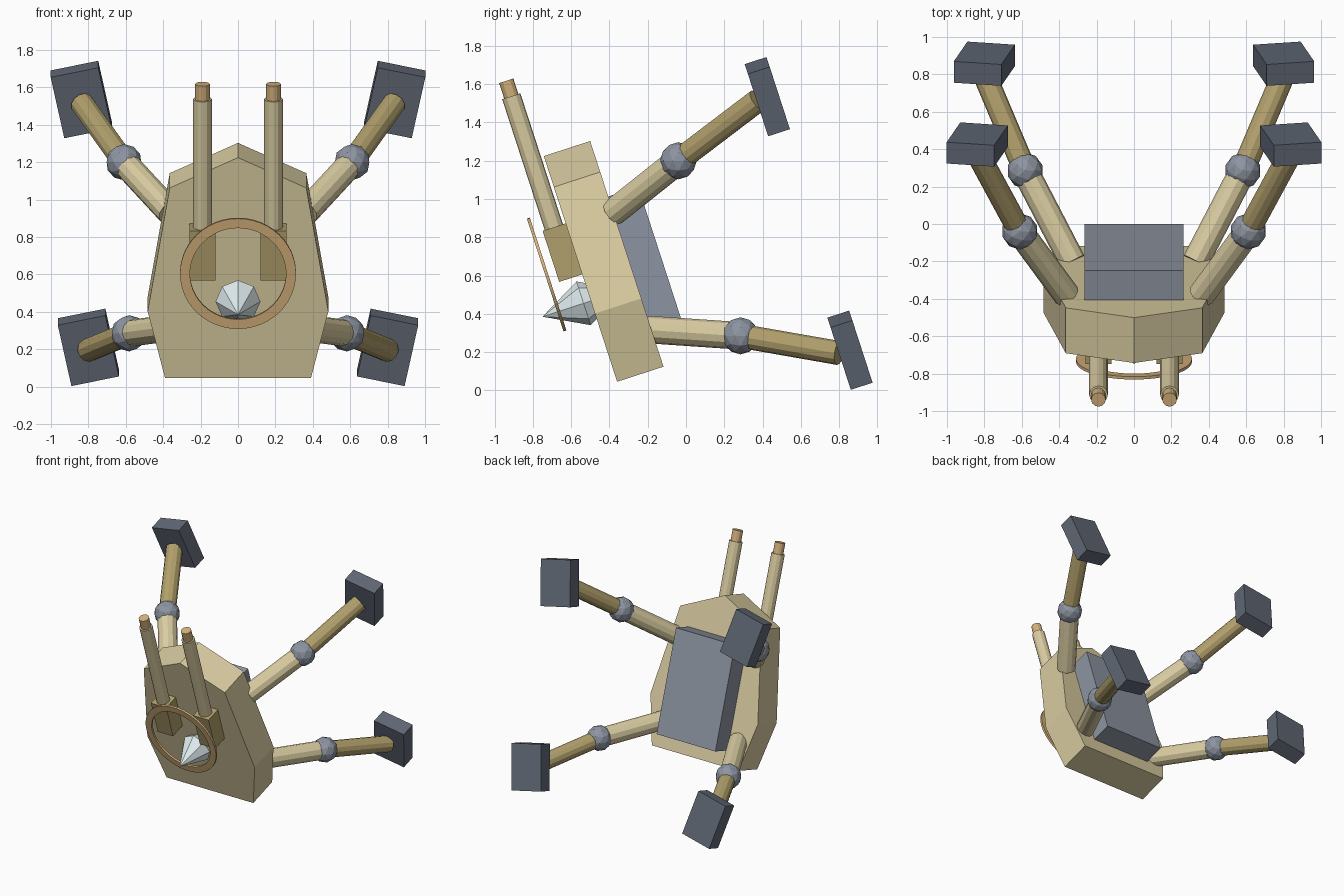
import bpy, bmesh
from math import radians, cos, sin, tau
from mathutils import Matrix, Vector

if "Cube" in bpy.data.objects:
    bpy.data.objects.remove(bpy.data.objects["Cube"])

# Leaning frame of the body: x across, y backwards from the front plate, z along the plate
LEAN = Matrix.Translation((0, -0.36, 0.045)) @ Matrix.Rotation(radians(18), 4, 'X')


def material(name, rgb):
    m = bpy.data.materials.new(name)
    m.diffuse_color = (*rgb, 1)
    m.use_nodes = True
    m.node_tree.nodes["Principled BSDF"].inputs["Base Color"].default_value = m.diffuse_color
    return m


TAN = material("tan", (0.70, 0.61, 0.36))
DARK_TAN = material("dark_tan", (0.44, 0.35, 0.15))
COPPER = material("copper", (0.66, 0.44, 0.20))
STEEL = material("steel", (0.27, 0.30, 0.36))
SLATE = material("slate", (0.12, 0.14, 0.18))
GLASS = material("pale_glass", (0.74, 0.84, 0.86))


def finish(name, bm, mat, matrix=Matrix()):
    bmesh.ops.recalc_face_normals(bm, faces=bm.faces)
    bm.transform(matrix)
    me = bpy.data.meshes.new(name)
    bm.to_mesh(me)
    bm.free()
    me.materials.append(mat)
    ob = bpy.data.objects.new(name, me)
    bpy.context.collection.objects.link(ob)
    return ob


def box(name, size, matrix, mat):
    bm = bmesh.new()
    bmesh.ops.create_cube(bm, size=1, matrix=Matrix.Diagonal((*size, 1)))
    return finish(name, bm, mat, matrix)


def rod(name, a, b, radius, mat, matrix=Matrix(), sides=12):
    a, b = Vector(a), Vector(b)
    d = b - a
    bm = bmesh.new()
    bmesh.ops.create_cone(bm, cap_ends=True, segments=sides, radius1=radius,
                          radius2=radius, depth=d.length)
    place = Matrix.Translation((a + b) / 2) @ d.to_track_quat('Z', 'Y').to_matrix().to_4x4()
    return finish(name, bm, mat, matrix @ place)


# Body: hull outline extruded through its thickness
bm = bmesh.new()
outline = [(-0.39, 0), (0.39, 0), (0.483, 0.375), (0.365, 1.07),
           (0, 1.24), (-0.365, 1.07), (-0.483, 0.375)]
face = bm.faces.new([bm.verts.new((x, 0, z)) for x, z in outline])
ext = bmesh.ops.extrude_face_region(bm, geom=[face])
bmesh.ops.translate(bm, vec=(0, 0.255, 0),
                    verts=[v for v in ext["geom"] if isinstance(v, bmesh.types.BMVert)])
finish("body", bm, TAN, LEAN)

# Back pack
box("back_pack", (0.53, 0.22, 0.81), LEAN @ Matrix.Translation((0, 0.31, 0.53)), STEEL)

# Ring in front of the body: flat hoop from a rectangular section
bm = bmesh.new()
N = 48
section = [(0.257, -0.008), (0.31, -0.008), (0.31, 0.008), (0.257, 0.008)]
loops = [[bm.verts.new((r * cos(tau * i / N), y, r * sin(tau * i / N))) for r, y in section]
         for i in range(N)]
for i in range(N):
    p, q = loops[i], loops[(i + 1) % N]
    for k in range(4):
        bm.faces.new((p[k], p[(k + 1) % 4], q[(k + 1) % 4], q[k]))
finish("front_ring", bm, COPPER, LEAN @ Matrix.Translation((0, -0.177, 0.647)))

# Eight-sided double-pointed crystal, half sunk into the body
bm = bmesh.new()
rim = [bm.verts.new((0.12 * cos(tau * i / 8), 0, 0.12 * sin(tau * i / 8))) for i in range(8)]
for tip_y in (-0.226, 0.226):
    tip = bm.verts.new((0, tip_y, 0))
    for i in range(8):
        bm.faces.new((rim[i], rim[(i + 1) % 8], tip))
finish("crystal", bm, GLASS, LEAN @ Matrix.Translation((0, -0.04, 0.444)))

# Limbs: root, joint, tip, foot centre (right side)
LIMBS = {
    "upper": ((0.36, -0.38, 0.93), (0.61, -0.04, 1.20), (0.835, 0.375, 1.515), (0.838, 0.425, 1.535)),
    "lower": ((0.33, -0.20, 0.318), (0.582, 0.285, 0.285), (0.80, 0.80, 0.195), (0.80, 0.857, 0.21)),
}

for side, s in (("right", 1), ("left", -1)):
    # Twin barrels with mounts
    box(f"{side}_barrel_mount", (0.138, 0.135, 0.28),
        LEAN @ Matrix.Translation((s * 0.19, -0.059, 0.73)), DARK_TAN)
    rod(f"{side}_barrel", (s * 0.19, -0.065, 0.75), (s * 0.19, -0.065, 1.59), 0.05, TAN, LEAN)
    rod(f"{side}_muzzle", (s * 0.19, -0.065, 1.56), (s * 0.19, -0.065, 1.675), 0.039, COPPER, LEAN)

    for level, points in LIMBS.items():
        root, joint, tip, foot = [Vector((s * x, y, z)) for x, y, z in points]
        rod(f"{side}_{level}_limb", root, joint, 0.072, TAN)
        rod(f"{side}_{level}_forelimb", joint, tip, 0.063, DARK_TAN)
        # Faceted joint ball
        bm = bmesh.new()
        bmesh.ops.create_icosphere(bm, subdivisions=2, radius=0.097)
        finish(f"{side}_{level}_joint", bm, STEEL, Matrix.Translation(joint))
        # Block foot, rolled outwards
        turn = Matrix.Rotation(radians(18), 4, 'X') @ Matrix.Rotation(radians(12 * s), 4, 'Y')
        box(f"{side}_{level}_foot", (0.26, 0.12, 0.35), Matrix.Translation(foot) @ turn, SLATE)
